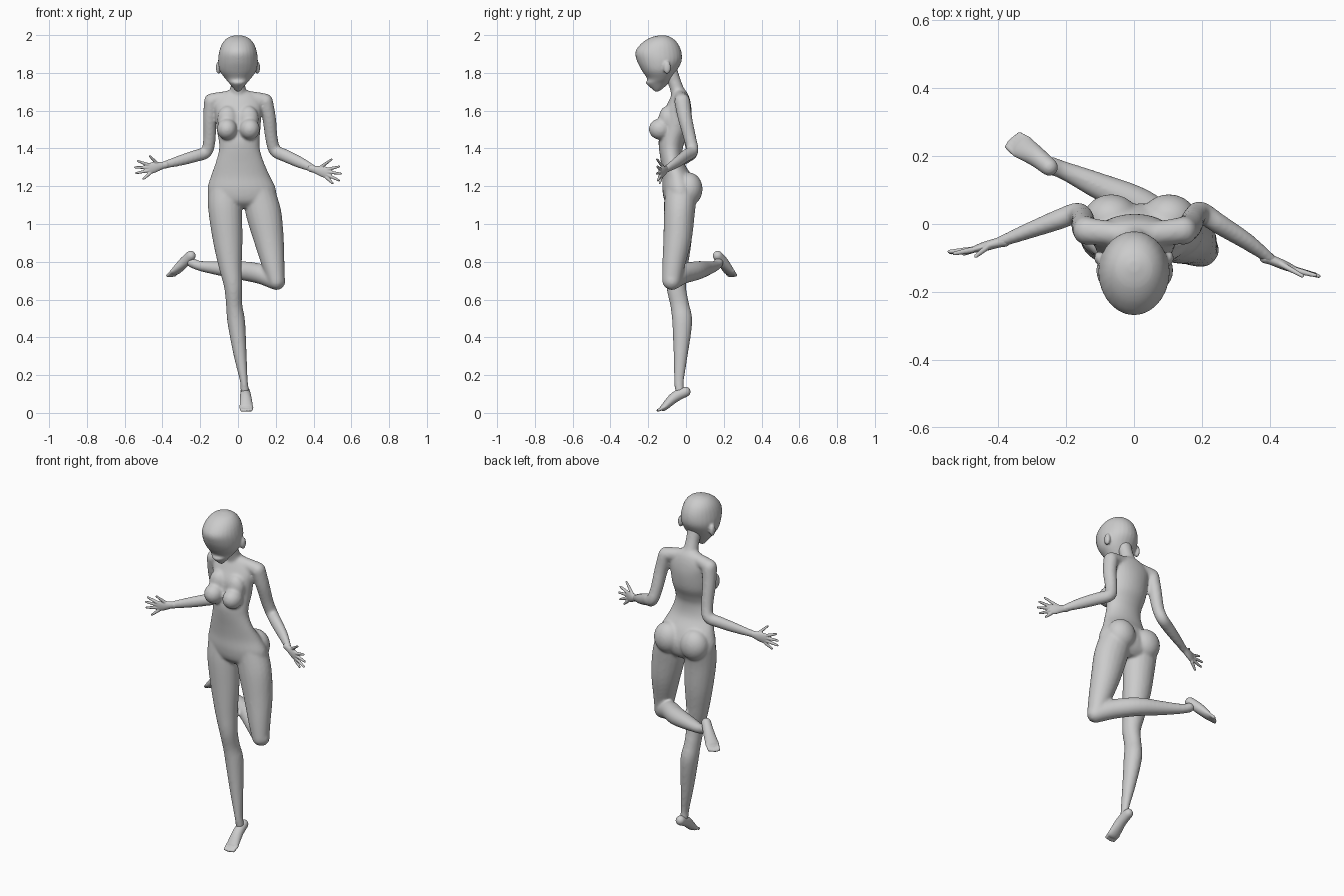
import bpy, bmesh
from math import sin, cos, pi, radians
from mathutils import Vector, Matrix

X, Y, Z = Vector((1, 0, 0)), Vector((0, 1, 0)), Vector((0, 0, 1))


def spline(rows, n=5):
    """Catmull-Rom through rows of numbers."""
    out, last = [], len(rows) - 1
    for i in range(last):
        p = [rows[max(0, min(last, i + k))] for k in (-1, 0, 1, 2)]
        for s in range(n):
            t = s / n
            out.append([0.5 * (2 * b + (c - a) * t + (2 * a - 5 * b + 4 * c - d) * t * t
                               + (3 * b - a - 3 * c + d) * t ** 3) for a, b, c, d in zip(*p)])
    return out + [list(rows[-1])]


def loft(bm, rings, seg=28):
    """Skin closed elliptical rings given as (centre, half axis, half axis)."""
    loops = [[bm.verts.new(c + u * cos(2 * pi * k / seg) + v * sin(2 * pi * k / seg))
              for k in range(seg)] for c, u, v in rings]
    for a, b in zip(loops, loops[1:]):
        for k in range(seg):
            j = (k + 1) % seg
            bm.faces.new((a[k], a[j], b[j], b[k]))
    bm.faces.new(loops[0])
    bm.faces.new(loops[-1])


def tube(bm, rows, ref, n=5, seg=20):
    """Round-ended limb; rows are x, y, z, radius along ref, radius across."""
    pts = spline(rows, n)
    pos = [Vector(p[:3]) for p in pts]
    rings = []
    for i, p in enumerate(pts):
        t = (pos[min(i + 1, len(pos) - 1)] - pos[max(i - 1, 0)]).normalized()
        u = (ref - t * ref.dot(t)).normalized()
        v = t.cross(u)
        ring = (pos[i], u * p[3], v * p[4])
        r = min(p[3], p[4])
        dome = [(pos[i] + t * r * sin(radians(d)), ring[1] * cos(radians(d)), ring[2] * cos(radians(d)))
                for d in (25, 50, 70, 85)]
        if i == 0:
            rings += [(pos[0] * 2 - c, a, b) for c, a, b in reversed(dome)]
        rings.append(ring)
        if i == len(pts) - 1:
            rings += dome
    loft(bm, rings, seg)


def stack(bm, rows):
    """Horizontal slices: z, front y, back y, centre x, half width."""
    loft(bm, [(Vector((x, (f + b) / 2, z)), X * w, Y * (b - f) / 2) for z, f, b, x, w in spline(rows)])


def ball(bm, centre, size):
    m = Matrix.Translation(centre) @ Matrix.Diagonal((*size, 1))
    bmesh.ops.create_uvsphere(bm, u_segments=24, v_segments=16, radius=1, matrix=m)


def finish(name, bm, voxel, smooth):
    """Fuse the overlapping forms into one smooth skin."""
    bmesh.ops.recalc_face_normals(bm, faces=bm.faces)
    me = bpy.data.meshes.new(name)
    bm.to_mesh(me)
    bm.free()
    ob = bpy.data.objects.new(name, me)
    bpy.context.collection.objects.link(ob)
    for p in me.polygons:
        p.use_smooth = True
    r = ob.modifiers.new("fuse", 'REMESH')
    r.mode, r.voxel_size, r.use_smooth_shade = 'VOXEL', voxel, True
    s = ob.modifiers.new("soften", 'SMOOTH')
    s.factor, s.iterations = 0.5, smooth


def foot(name, heel, arch, ball_, tip, side):
    bm = bmesh.new()
    heel, arch, ball_, tip = map(Vector, (heel, arch, ball_, tip))
    toe0 = ball_.lerp(tip, 0.35)
    tube(bm, [(*heel, .026, .027), (*arch, .03, .028), (*ball_, .036, .019), (*toe0, .034, .012)], side)
    # toes
    for k in range(5):
        off = side * (k - 2) * .0145
        end = tip + off - (tip - ball_) * .06 * abs(k - 1.5)
        tube(bm, [(*(ball_ + off), .009, .009), (*end.lerp(ball_, .15), .0085, .0085)], side, 3, 12)
    finish(name, bm, .004, 3)


def hand(name, wrist, knuckle, tips):
    bm = bmesh.new()
    w, k = Vector(wrist), Vector(knuckle)
    d = (k - w).normalized()
    up = (Z - d * d.z).normalized()
    tube(bm, [(*(w - d * .02), .02, .018), (*w, .019, .015), (*w.lerp(k, .55), .028, .014),
              (*w.lerp(k, .95), .03, .010)], up)
    # thumb first, then four fingers
    for i, tip in enumerate(tips):
        base = w.lerp(k, .3) + up * .012 if i == 0 else k + up * (.037 - .0155 * i)
        t = Vector(tip)
        t -= (t - base).normalized() * .006
        tube(bm, [(*base, .0095, .0095), (*base.lerp(t, .5), .008, .008), (*t, .006, .006)], Y, 4, 12)
    finish(name, bm, .0035, 2)


body = bmesh.new()
# torso
stack(body, [(1.71, -.06, -.005, 0, .045), (1.685, -.075, .012, 0, .095), (1.64, -.097, .025, 0, .125),
             (1.58, -.125, .03, .002, .122), (1.5, -.135, .02, .003, .116), (1.44, -.145, -.005, .006, .108),
             (1.39, -.142, -.018, .008, .109), (1.32, -.132, -.008, .01, .13), (1.25, -.125, .035, .013, .158),
             (1.18, -.125, .06, .02, .182), (1.12, -.112, .05, .025, .165), (1.085, -.075, .02, .03, .09)])
# neck
tube(body, [(0, -.03, 1.66, .045, .05), (0, -.05, 1.72, .036, .04), (0, -.068, 1.77, .036, .038),
            (0, -.09, 1.83, .04, .045)], Y)
for s in (-1, 1):
    # chest, seat and collar
    ball(body, (s * .06 + .002, -.137, 1.502), (.054, .06, .056))
    ball(body, (s * .055, -.1, 1.555), (.055, .045, .07))
    ball(body, (s * .085 + .018, .015, 1.185), (.082, .073, .088))
    tube(body, [(s * .05, -.03, 1.672, .035, .034), (s * .14, -.02, 1.652, .04, .04)], Y)
# arms down to the wrists
tube(body, [(.145, -.02, 1.65, .042, .04), (.165, -.005, 1.56, .038, .036), (.178, .022, 1.45, .033, .033),
            (.198, .034, 1.387, .032, .033), (.25, .0, 1.362, .03, .034), (.33, -.05, 1.325, .025, .03),
            (.405, -.105, 1.29, .016, .019)], Y)
tube(body, [(-.14, -.02, 1.65, .042, .04), (-.149, -.005, 1.56, .038, .036), (-.152, .02, 1.44, .032, .033),
            (-.17, .032, 1.38, .031, .032), (-.225, .012, 1.36, .03, .032), (-.31, -.02, 1.335, .024, .028),
            (-.40, -.055, 1.31, .016, .019)], Y)
# standing leg
tube(body, [(-.068, -.025, 1.17, .085, .092), (-.068, -.038, 1.08, .08, .09), (-.055, -.042, .92, .073, .079),
            (-.041, -.05, .78, .061, .062), (-.026, -.052, .67, .052, .048), (-.02, -.033, .57, .05, .043),
            (-.009, -.02, .48, .053, .047), (.011, -.028, .31, .038, .035), (.031, -.037, .17, .026, .021),
            (.036, -.034, .12, .024, .023)], Y)
# raised thigh
tube(body, [(.105, -.025, 1.18, .085, .085), (.135, -.035, 1.06, .082, .094), (.163, -.045, .92, .075, .08),
            (.187, -.066, .785, .06, .06), (.203, -.077, .697, .05, .045)], Y)
# raised shank
tube(body, [(.205, -.075, .697, .048, .046), (.12, -.018, .735, .053, .05), (.02, .055, .753, .05, .05),
            (-.1, .11, .765, .038, .04), (-.2, .155, .778, .027, .028), (-.245, .172, .795, .026, .027)], Z)
finish("body", body, .0075, 8)

# head with ears
head = bmesh.new()
stack(head, [(1.999, -.14, -.11, 0, .015), (1.986, -.19, -.075, 0, .055), (1.955, -.237, -.043, 0, .084),
             (1.91, -.268, -.024, 0, .1), (1.86, -.258, -.024, 0, .105), (1.81, -.232, -.05, 0, .096),
             (1.768, -.205, -.075, 0, .066), (1.745, -.212, -.092, 0, .046), (1.715, -.18, -.125, 0, .022),
             (1.7, -.162, -.147, 0, .007)])
for s in (-1, 1):
    ball(head, (s * .103, -.1, 1.828), (.014, .02, .034))
finish("head", head, .006, 3)

# feet
foot("standing_foot", (.038, -.002, .112), (.041, -.06, .083), (.044, -.115, .031), (.045, -.155, .0095), X)
foot("raised_foot", (-.25, .168, .832), (-.287, .198, .795), (-.328, .226, .752), (-.364, .252, .72),
     Vector((.67, .74, 0)))

# hands
hand("left_hand", (.405, -.106, 1.289), (.475, -.135, 1.27),
     [(.50, -.155, 1.345), (.54, -.153, 1.305), (.55, -.155, 1.265), (.54, -.15, 1.228), (.505, -.14, 1.212)])
hand("right_hand", (-.40, -.055, 1.31), (-.472, -.075, 1.293),
     [(-.47, -.098, 1.362), (-.535, -.088, 1.335), (-.55, -.082, 1.3), (-.545, -.085, 1.268), (-.505, -.09, 1.235)])
